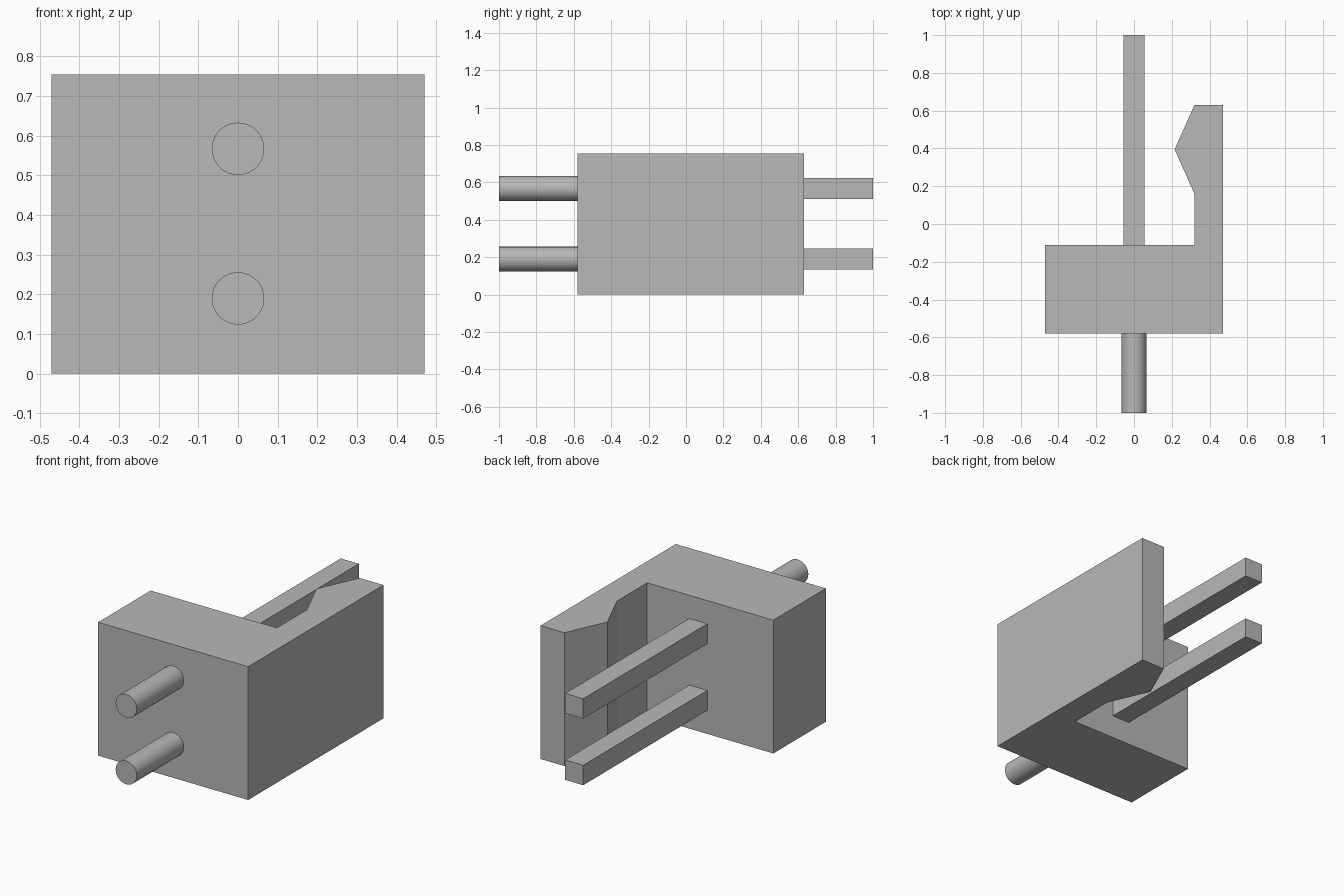
import bpy
import bmesh
from mathutils import Matrix, Vector

if "Cube" in bpy.data.objects:
    bpy.data.objects.remove(bpy.data.objects["Cube"], do_unlink=True)

grey = bpy.data.materials.new("plain_grey")
grey.use_nodes = True
colour = (0.48, 0.48, 0.48, 1)
grey.diffuse_color = colour
grey.node_tree.nodes["Principled BSDF"].inputs["Base Color"].default_value = colour

HEIGHT = 0.755
FRONT, SHOULDER = -0.58, -0.11
PIN_LEVELS = {"lower": 0.19, "upper": 0.567}


def finish(name, bm):
    bmesh.ops.recalc_face_normals(bm, faces=bm.faces)
    mesh = bpy.data.meshes.new(name)
    bm.to_mesh(mesh)
    bm.free()
    mesh.materials.append(grey)
    obj = bpy.data.objects.new(name, mesh)
    bpy.context.collection.objects.link(obj)
    return obj


def extrude_profile(name, points, height):
    bm = bmesh.new()
    base = bm.faces.new([bm.verts.new((x, y, 0)) for x, y in points])
    top = bmesh.ops.extrude_face_region(bm, geom=[base], use_keep_orig=True)
    verts = [v for v in top["geom"] if isinstance(v, bmesh.types.BMVert)]
    bmesh.ops.translate(bm, verts=verts, vec=(0, 0, height))
    return finish(name, bm)


def square_pin(name, width, y0, y1, z):
    bm = bmesh.new()
    place = Matrix.Translation((0, (y0 + y1) / 2, z)) @ Matrix.Diagonal((width, y1 - y0, width, 1))
    bmesh.ops.create_cube(bm, size=1, matrix=place)
    return finish(name, bm)


def round_pin(name, radius, y0, y1, z):
    bm = bmesh.new()
    turn = Vector((0, 0, 1)).rotation_difference(Vector((0, 1, 0))).to_matrix().to_4x4()
    bmesh.ops.create_cone(bm, cap_ends=True, segments=48, radius1=radius, radius2=radius,
                          depth=y1 - y0, matrix=Matrix.Translation((0, (y0 + y1) / 2, z)) @ turn)
    # Smooth sides, flat end caps
    for face in bm.faces:
        face.smooth = len(face.verts) == 4
    for edge in bm.edges:
        edge.smooth = all(f.smooth for f in edge.link_faces)
    return finish(name, bm)


# Housing block with a latch wall and its pointed ridge
extrude_profile("housing", [
    (-0.47, FRONT), (0.47, FRONT), (0.47, 0.63), (0.32, 0.63),
    (0.215, 0.395), (0.32, 0.16), (0.32, SHOULDER), (-0.47, SHOULDER),
], HEIGHT)

# Round pins at the front, square pins at the back
for level, z in PIN_LEVELS.items():
    round_pin(level + "_round_pin", 0.066, -1, FRONT, z)
    square_pin(level + "_square_pin", 0.113, SHOULDER, 1, z)
